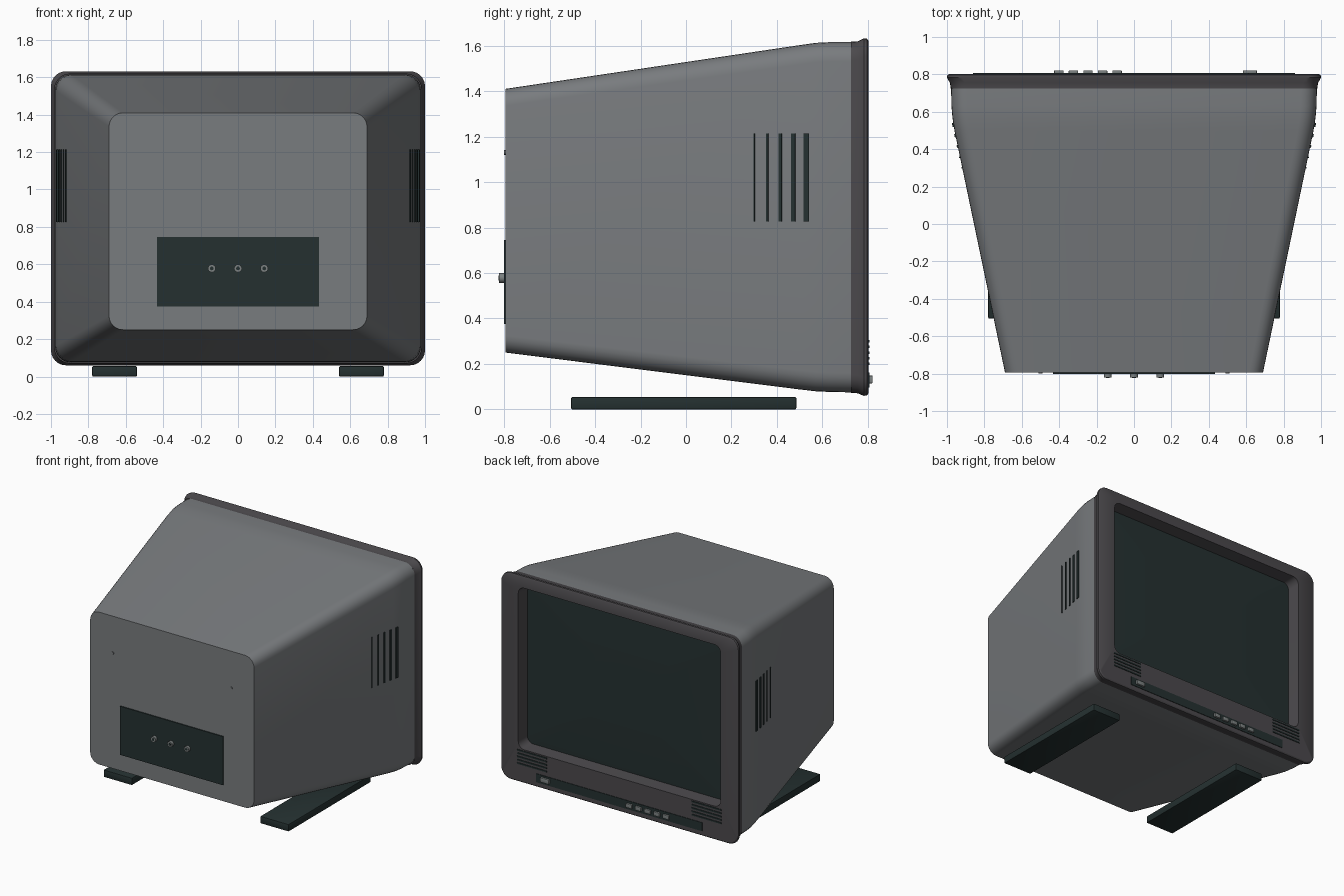
import bpy
import bmesh
import math
from mathutils import Matrix, Vector

if "Cube" in bpy.data.objects:
    bpy.data.objects.remove(bpy.data.objects["Cube"], do_unlink=True)


def material(name, rgb):
    m = bpy.data.materials.new(name)
    m.use_nodes = True
    m.diffuse_color = (*rgb, 1)
    m.node_tree.nodes["Principled BSDF"].inputs["Base Color"].default_value = (*rgb, 1)
    return m


SHELL = material("shell grey", (0.19, 0.2, 0.21))
BEZEL = material("bezel charcoal", (0.07, 0.066, 0.072))
DARK = material("dark green black", (0.018, 0.03, 0.03))
BUTTON = material("button grey", (0.2, 0.22, 0.22))


def finish(bm, name, mat):
    bmesh.ops.recalc_face_normals(bm, faces=bm.faces)
    mesh = bpy.data.meshes.new(name)
    bm.to_mesh(mesh)
    bm.free()
    mesh.materials.append(mat)
    obj = bpy.data.objects.new(name, mesh)
    bpy.context.collection.objects.link(obj)
    bpy.ops.object.select_all(action="DESELECT")
    obj.select_set(True)
    bpy.context.view_layer.objects.active = obj
    bpy.ops.object.shade_smooth_by_angle(angle=math.radians(32))
    return obj


def loft(name, sections, mat, cap_start=True, cap_end=True, steps=6):
    """Skin rounded rectangles given as (y, half width, bottom, top, radius)."""
    bm = bmesh.new()
    rings = []
    for y, w, low, high, r in sections:
        corners = ((w - r, high - r), (r - w, high - r), (r - w, low + r), (w - r, low + r))
        ring = []
        for q, (cx, cz) in enumerate(corners):
            for i in range(steps + 1):
                a = math.pi / 2 * (q + i / steps)
                ring.append(bm.verts.new((cx + r * math.cos(a), y, cz + r * math.sin(a))))
        rings.append(ring)
    for a, b in zip(rings, rings[1:]):
        for i in range(len(a)):
            j = (i + 1) % len(a)
            bm.faces.new((a[i], a[j], b[j], b[i]))
    if cap_start:
        bm.faces.new(rings[0])
    if cap_end:
        bm.faces.new(rings[-1])
    return finish(bm, name, mat)


def box(name, centre, size, mat, turn=0, bevel=0):
    bm = bmesh.new()
    bmesh.ops.create_cube(bm, size=1)
    bmesh.ops.scale(bm, vec=Vector(size), verts=bm.verts)
    if bevel:
        bmesh.ops.bevel(bm, geom=bm.edges[:], offset=bevel, segments=2,
                        profile=0.5, affect="EDGES")
    bmesh.ops.transform(bm, verts=bm.verts,
                        matrix=Matrix.Translation(centre) @ Matrix.Rotation(turn, 4, "Z"))
    return finish(bm, name, mat)


def disc(name, centre, radius, depth, mat):
    bm = bmesh.new()
    bmesh.ops.create_cone(bm, cap_ends=True, segments=16, radius1=radius, radius2=radius,
                          depth=depth, matrix=Matrix.Translation(centre)
                          @ Matrix.Rotation(math.pi / 2, 4, "X"))
    return finish(bm, name, mat)


# Tapered housing
loft("housing", [
    (-0.793, 0.69, 0.25, 1.41, 0.075),
    (0.50, 0.96, 0.088, 1.602, 0.085),
    (0.57, 0.971, 0.08, 1.612, 0.085),
    (0.63, 0.976, 0.077, 1.615, 0.085),
    (0.73, 0.978, 0.075, 1.615, 0.085)], SHELL, cap_end=False)

# Screen surround with flared rim and recessed opening
loft("bezel", [
    (0.725, 0.98, 0.073, 1.617, 0.08),
    (0.755, 0.984, 0.071, 1.619, 0.08),
    (0.782, 1.0, 0.06, 1.632, 0.08),
    (0.796, 0.998, 0.061, 1.631, 0.08),
    (0.802, 0.988, 0.07, 1.621, 0.07),
    (0.802, 0.852, 0.315, 1.545, 0.05),
    (0.70, 0.842, 0.325, 1.535, 0.05)], BEZEL, cap_start=False, cap_end=False)

# Gently domed glass
loft("screen", [
    (0.705, 0.846, 0.32, 1.54, 0.05),
    (0.714, 0.6, 0.49, 1.37, 0.05),
    (0.718, 0.3, 0.7, 1.16, 0.05)], DARK, cap_start=False)

# Control strip, power button and the row of small buttons
box("control_strip", (0, 0.803, 0.13), (1.4, 0.006, 0.065), DARK)
box("power_button", (0.62, 0.811, 0.132), (0.074, 0.02, 0.034), BUTTON, bevel=0.003)
for i in range(5):
    box("small_button", (-0.402 + 0.078 * i, 0.811, 0.13), (0.05, 0.02, 0.03),
        BUTTON, bevel=0.003)

# Mirrored parts
slope = math.atan(0.209)
for side in (-1, 1):
    # Speaker grille bars
    for i in range(5):
        box("speaker_slot", (side * 0.735, 0.803, 0.2 + 0.025 * i), (0.25, 0.007, 0.011), DARK)
    # Cooling slots, wider towards the screen
    for i in range(5):
        y = 0.3 + 0.0575 * i
        x = 0.69 + (y + 0.79) * 0.209
        box("side_vent", (side * x, y, 1.02), (0.012, 0.005 + 0.0045 * i, 0.385),
            DARK, turn=-side * slope)
    # Feet
    box("foot", (side * 0.66, -0.01, 0.0275), (0.24, 0.99, 0.055), DARK, bevel=0.006)
    # Case screws
    disc("case_screw", (side * 0.5, -0.794, 1.13), 0.01, 0.012, SHELL)

# Connector plate with hollow sockets
box("connector_plate", (0, -0.796, 0.56), (0.866, 0.01, 0.37), DARK)
for x in (-0.14, 0, 0.14):
    disc("socket", (x, -0.81, 0.578), 0.021, 0.024, BUTTON)
    disc("socket_hole", (x, -0.822, 0.578), 0.01, 0.003, DARK)
